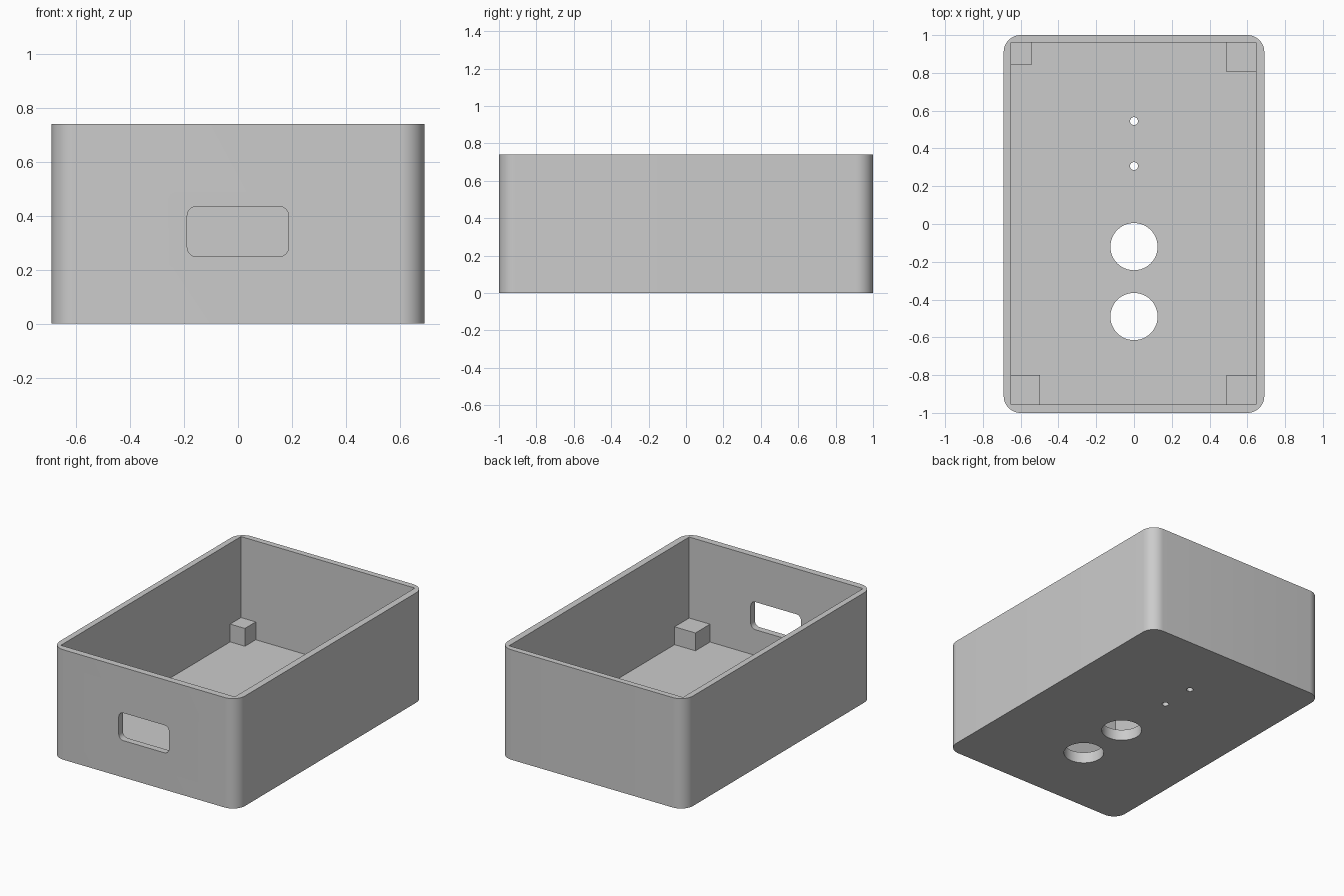
import bpy, bmesh, math

if "Cube" in bpy.data.objects:
    bpy.data.objects.remove(bpy.data.objects["Cube"])

grey = bpy.data.materials.new("light grey plastic")
grey.diffuse_color = (0.6, 0.6, 0.6, 1)
grey.use_nodes = True
grey.node_tree.nodes["Principled BSDF"].inputs["Base Color"].default_value = grey.diffuse_color

FLOOR = 0.075       # floor thickness
HEIGHT = 0.74
X0, X1, Y0, Y1 = -0.65, 0.645, -0.955, 0.96     # cavity limits


def rounded(x0, x1, y0, y1, r, n=12):
    """Outline of a rectangle with rounded corners."""
    pts = []
    for i, (cx, cy) in enumerate([(x1 - r, y1 - r), (x0 + r, y1 - r),
                                  (x0 + r, y0 + r), (x1 - r, y0 + r)]):
        for k in range(n + 1):
            a = math.pi / 2 * (i + k / n)
            pts.append((cx + r * math.cos(a), cy + r * math.sin(a)))
    return pts


def circle(cx, cy, r, n=48):
    return [(cx + r * math.cos(2 * math.pi * k / n),
             cy + r * math.sin(2 * math.pi * k / n)) for k in range(n)]


def box(x0, x1, y0, y1):
    return [(x0, y0), (x1, y0), (x1, y1), (x0, y1)]


def prism(name, outline, low, high, along_y=False):
    """Extrude an outline along z, or along y for an outline in x and z."""
    bm = bmesh.new()
    place = (lambda u, v, w: (u, w, v)) if along_y else (lambda u, v, w: (u, v, w))
    base = bm.faces.new([bm.verts.new(place(u, v, low)) for u, v in outline])
    top = bmesh.ops.extrude_face_region(bm, geom=[base])["geom"]
    shift = place(0, 0, high - low)
    bmesh.ops.translate(bm, vec=shift,
                        verts=[g for g in top if isinstance(g, bmesh.types.BMVert)])
    bmesh.ops.recalc_face_normals(bm, faces=bm.faces[:])
    mesh = bpy.data.meshes.new(name)
    bm.to_mesh(mesh)
    bm.free()
    mesh.materials.append(grey)
    obj = bpy.data.objects.new(name, mesh)
    bpy.context.collection.objects.link(obj)
    return obj


def select(obj):
    bpy.ops.object.select_all(action='DESELECT')
    obj.select_set(True)
    bpy.context.view_layer.objects.active = obj


# Outer shell
case = prism("case", rounded(-0.69, 0.69, -1, 1, 0.09), 0, HEIGHT)

# Cavity, front window and the floor holes
cutters = [
    prism("cavity_cutter", box(X0, X1, Y0, Y1), FLOOR, HEIGHT + 0.2),
    prism("window_cutter", rounded(-0.188, 0.187, 0.248, 0.434, 0.035, 8),
          -1.2, -0.8, along_y=True),
]
for y, r in [(-0.12, 0.125), (-0.49, 0.125), (0.307, 0.021), (0.545, 0.021)]:
    cutters.append(prism("hole_cutter", circle(0, y, r), -0.1, 0.2))

select(case)
for cutter in cutters:
    cutter.hide_render = True
    mod = case.modifiers.new("cut", 'BOOLEAN')
    mod.operation = 'DIFFERENCE'
    mod.solver = 'EXACT'
    mod.object = cutter
    bpy.ops.object.modifier_apply(modifier=mod.name)
for cutter in cutters:
    bpy.data.objects.remove(cutter)
bpy.ops.object.shade_smooth_by_angle(angle=math.radians(30))

# Corner posts, sunk slightly into the walls and floor
E = 0.01
posts = {
    "back_left_post": box(X0 - E, -0.54, 0.845, Y1 + E),
    "back_right_post": box(0.49, X1 + E, 0.805, Y1 + E),
    "front_left_post": box(X0 - E, -0.497, Y0 - E, -0.80),
    "front_right_post": box(0.49, X1 + E, Y0 - E, -0.80),
}
for name, outline in posts.items():
    prism(name, outline, FLOOR - E, 0.195)
